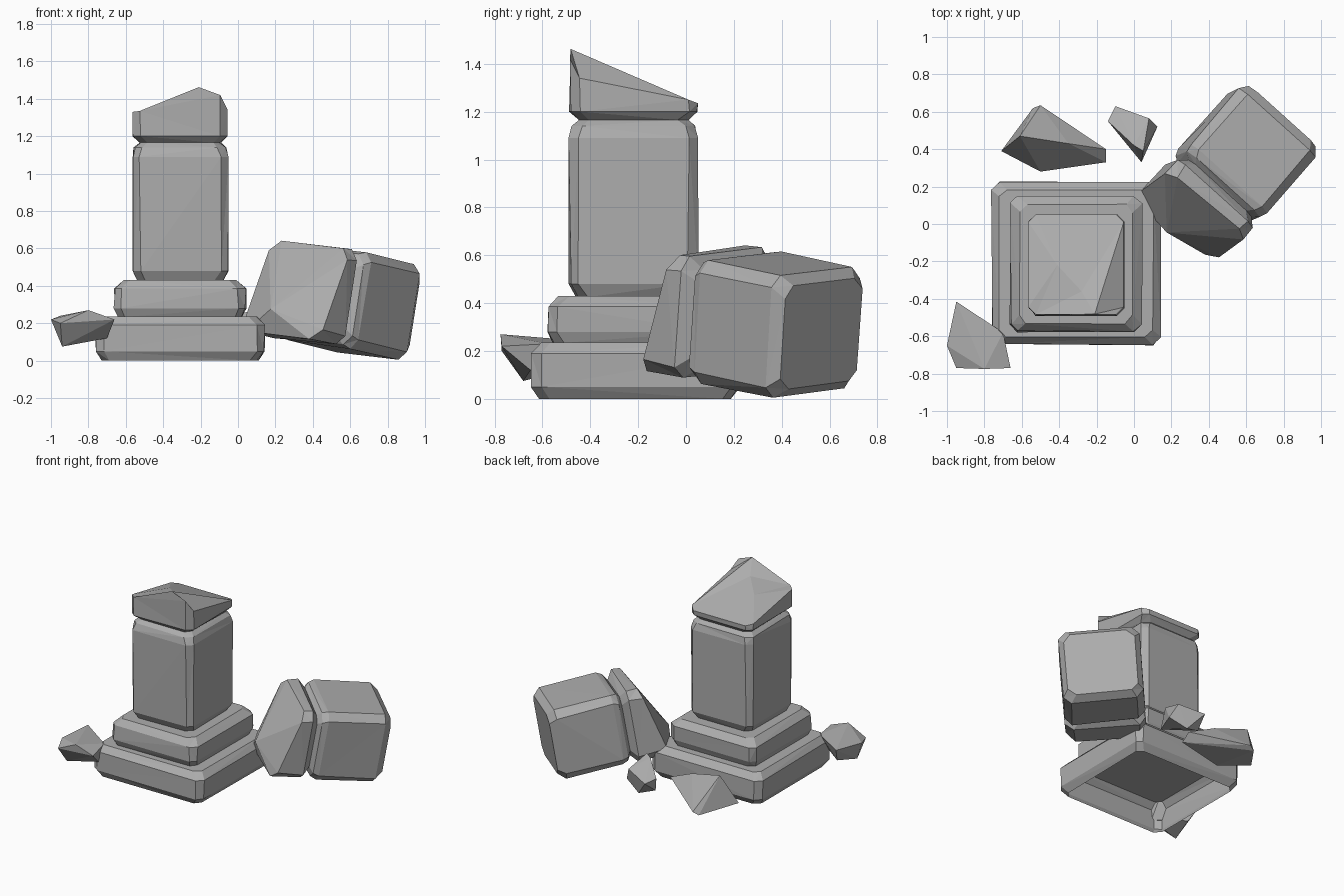
import bpy, bmesh, random
from mathutils import Vector, Matrix

if "Cube" in bpy.data.objects:
    bpy.data.objects.remove(bpy.data.objects["Cube"])

random.seed(4)
stone = bpy.data.materials.new("weathered grey stone")
stone.diffuse_color = (0.42, 0.42, 0.42, 1)
stone.use_nodes = True
stone.node_tree.nodes["Principled BSDF"].inputs["Base Color"].default_value = stone.diffuse_color


def finish(bm, name, split=True):
    bmesh.ops.recalc_face_normals(bm, faces=bm.faces)
    if split:
        bmesh.ops.triangulate(bm, faces=bm.faces)
    me = bpy.data.meshes.new(name)
    bm.to_mesh(me)
    bm.free()
    me.materials.append(stone)
    ob = bpy.data.objects.new(name, me)
    bpy.context.collection.objects.link(ob)
    return ob


def ring(x0, x1, y0, y1, z, inset=0.0, c=0.04, jit=0.006):
    """Square outline with cut corners, starting at front left, counter-clockwise."""
    x0, x1, y0, y1 = x0 + inset, x1 - inset, y0 + inset, y1 - inset
    pts = [(x0 + c, y0), (x1 - c, y0), (x1, y0 + c), (x1, y1 - c),
           (x1 - c, y1), (x0 + c, y1), (x0, y1 - c), (x0, y0 + c)]
    r = lambda: random.uniform(-jit, jit)
    return [Vector((x + r(), y + r(), z)) for x, y in pts]


def loft(rings, cap_bottom=True, cap_top=True):
    bm = bmesh.new()
    vs = [[bm.verts.new(p) for p in rg] for rg in rings]
    n = len(vs[0])
    for a, b in zip(vs, vs[1:]):
        for i in range(n):
            j = (i + 1) % n
            bm.faces.new((a[i], a[j], b[j], b[i]))
    if cap_bottom:
        bm.faces.new(vs[0][::-1])
    if cap_top:
        bm.faces.new(vs[-1])
    return bm, vs


def rock(name, pts):
    bm = bmesh.new()
    for p in pts:
        bm.verts.new(p)
    bmesh.ops.convex_hull(bm, input=bm.verts)
    return finish(bm, name, False)


# Lower plinth: hollow shell, open underneath
P = (-0.76, 0.14, -0.645, 0.225)
bm, _ = loft([ring(*P, 0.0, 0.035), ring(*P, 0.05), ring(*P, 0.19),
              ring(*P, 0.235, 0.04), ring(*P, 0.235, 0.13)], False, False)
finish(bm, "lower_plinth")

# Upper plinth
P = (-0.66, 0.04, -0.575, 0.15)
bm, _ = loft([ring(*P, 0.234, 0.02), ring(*P, 0.28), ring(*P, 0.385),
              ring(*P, 0.43, 0.045)])
finish(bm, "upper_plinth")

# Standing shaft with groove and broken, sloping top
P = (-0.565, -0.055, -0.485, 0.05)
rings = [ring(*P, 0.425, 0.03), ring(*P, 0.48), ring(*P, 1.09), ring(*P, 1.14, 0.012),
         ring(*P, 1.165, 0.04), ring(*P, 1.20, 0.0)]
top = ring(*P, 1.24, 0.0, 0.04, 0.0)
for p, z in zip(top, (1.335, 1.42, 1.34, 1.25, 1.235, 1.235, 1.245, 1.33)):
    p.z = z
bm, vs = loft(rings + [top], True, False)
t = vs[-1]
peak = bm.verts.new((-0.21, -0.482, 1.462))
notch = bm.verts.new((-0.28, -0.36, 1.385))
mid = bm.verts.new((-0.41, -0.22, 1.335))
for f in ((t[0], t[1], peak), (peak, t[1], t[2]), (peak, t[2], t[3]),
          (notch, peak, t[3]), (t[0], peak, notch), (mid, notch, t[3]),
          (mid, t[0], notch), (mid, t[7], t[0]), (mid, t[6], t[7]),
          (mid, t[5], t[6]), (mid, t[4], t[5]), (mid, t[3], t[4])):
    bm.faces.new(f)
finish(bm, "standing_shaft")

# Fallen piece: lofted along local z, then laid down with a slight tilt
S = (-0.275, 0.275, -0.25, 0.265)
rings = [ring(*S, 0.0, 0.035, 0.05), ring(*S, 0.05, 0, 0.05), ring(*S, 0.45, 0, 0.05),
         ring(*S, 0.49, 0.012, 0.05), ring(*S, 0.515, 0.045, 0.05), ring(*S, 0.56, 0, 0.05)]
end = ring(*S, 0.7, 0.0, 0.06, 0.0)
for p, z in zip(end, (0.80, 0.77, 0.74, 0.64, 0.62, 0.64, 0.66, 0.76)):
    p.z = z
bm, vs = loft(rings + [end], True, False)
e = vs[-1]
tip = bm.verts.new((-0.03, -0.12, 0.84))
for i in range(8):
    bm.faces.new((e[i], e[(i + 1) % 8], tip))
u = Vector((-0.65, -0.74, 0.15)).normalized()
v = Vector((0.75, -0.66, -0.09))
v = (v - u * v.dot(u)).normalized()
w = u.cross(v)
bm.transform(Matrix.Translation((0.765, 0.565, 0.265)) @ Matrix((v, w, u)).transposed().to_4x4())
finish(bm, "fallen_shaft")

# Loose rubble
rock("front_rubble", [(-.95, -.415, .24), (-1, -.65, .22), (-.95, -.77, .2), (-.8, -.775, .27),
                      (-.66, -.77, .22), (-.7, -.58, .23), (-.94, -.68, .075),
                      (-.7, -.65, .12), (-.9, -.5, .12)])
rock("back_rubble_large", [(-.71, .39, .09), (-.54, .62, .04), (-.5, .635, .06), (-.15, .4, .14),
                           (-.15, .33, .09), (-.5, .28, .06), (-.61, .47, .30),
                           (-.35, .43, .23), (-.39, .3, .07)])
rock("back_rubble_small", [(-.1, .63, .16), (-.14, .55, .18), (-.12, .53, .08), (.04, .33, .12),
                           (.125, .52, .10), (.08, .565, .2), (0, .42, .25),
                           (.05, .39, .26), (.0, .56, .04)])
